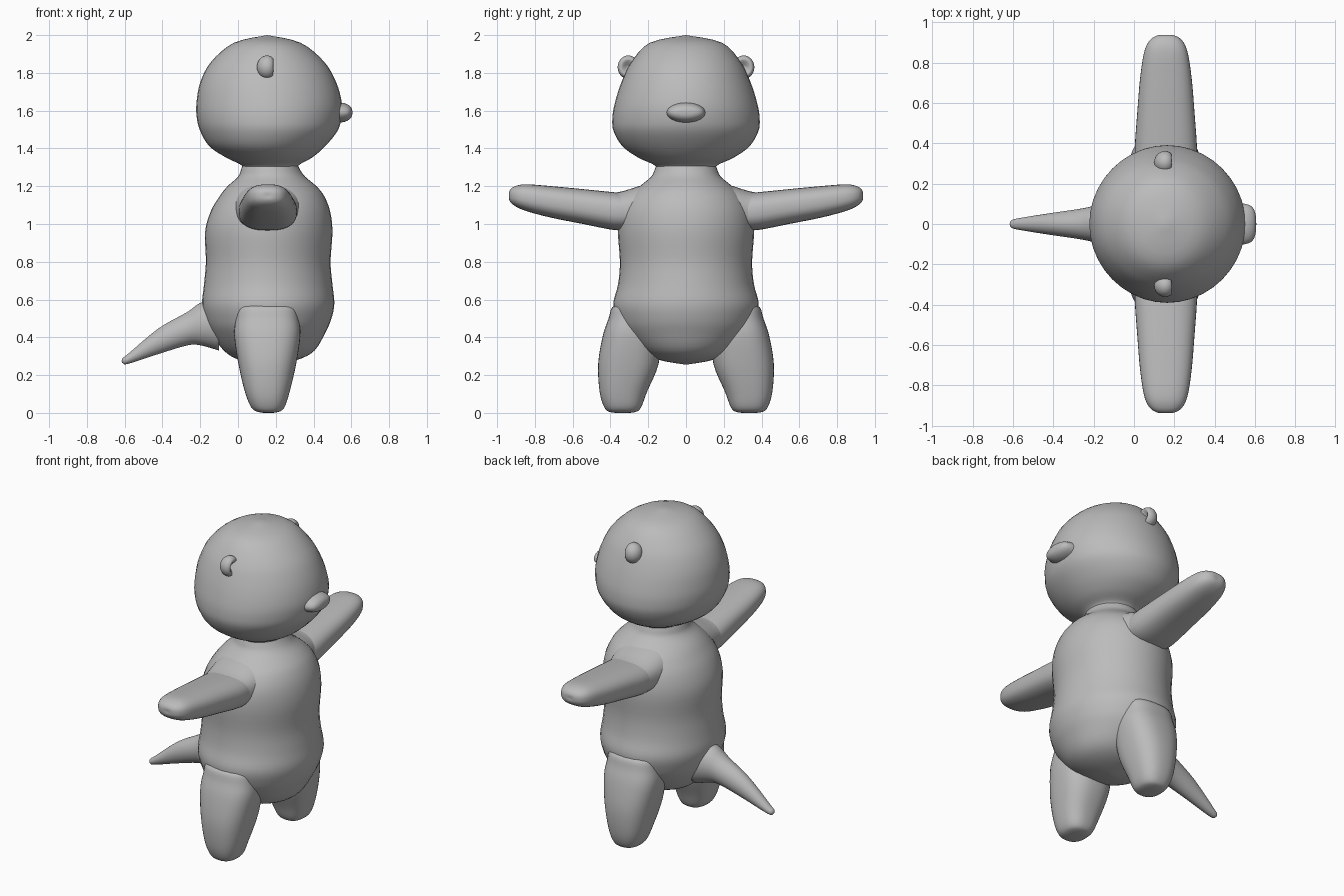
import bpy, bmesh, math
from mathutils import Vector

grey = bpy.data.materials.new("plain grey")
grey.diffuse_color = (0.5, 0.5, 0.5, 1)


def finish(name, bm, mirror):
    bmesh.ops.remove_doubles(bm, verts=bm.verts, dist=1e-5)
    bmesh.ops.recalc_face_normals(bm, faces=bm.faces)
    me = bpy.data.meshes.new(name)
    bm.to_mesh(me)
    bm.free()
    me.materials.append(grey)
    me.shade_smooth()
    ob = bpy.data.objects.new(name, me)
    bpy.context.collection.objects.link(ob)
    if mirror:
        mod = ob.modifiers.new("mirror", 'MIRROR')
        mod.use_axis = (False, True, False)
        mod.use_mirror_merge = False
    return ob


def spline(rows, steps):
    """Catmull-Rom curve through the ring parameters."""
    rows = [Vector(r) for r in rows]
    out = []
    for i in range(len(rows) - 1):
        a, b = rows[max(i - 1, 0)], rows[i]
        c, d = rows[i + 1], rows[min(i + 2, len(rows) - 1)]
        for s in range(steps):
            t = s / steps
            out.append(0.5 * (2 * b + (c - a) * t + (2 * a - 5 * b + 4 * c - d) * t * t
                              + (3 * b - a - 3 * c + d) * t ** 3))
    return out + [rows[-1]]


def loft(name, axis, rows, power=2.0, mirror=False, sides=40, steps=4):
    """rows: position along axis, centre a, centre b, radius a, radius b."""
    bm = bmesh.new()
    order = {'x': (0, 1, 2), 'y': (1, 0, 2), 'z': (2, 0, 1)}[axis]
    rings = []
    for p, ca, cb, ra, rb in spline(rows, steps):
        ring = []
        for k in range(sides):
            t = math.tau * k / sides
            c, s = math.cos(t), math.sin(t)
            v = [0, 0, 0]
            v[order[0]] = p
            v[order[1]] = ca + max(ra, 0) * math.copysign(abs(c) ** (2 / power), c)
            v[order[2]] = cb + max(rb, 0) * math.copysign(abs(s) ** (2 / power), s)
            ring.append(bm.verts.new(v))
        rings.append(ring)
    for r0, r1 in zip(rings, rings[1:]):
        for k in range(sides):
            j = (k + 1) % sides
            bm.faces.new((r0[k], r0[j], r1[j], r1[k]))
    bm.faces.new(rings[0])
    bm.faces.new(rings[-1])
    return finish(name, bm, mirror)


# head, a rounded pear narrowing to the neck
loft("head", 'z', [
    (1.27, .17, 0, .14, .15), (1.31, .17, 0, .15, .165), (1.35, .165, 0, .225, .25),
    (1.41, .155, 0, .305, .335), (1.49, .163, 0, .362, .383), (1.56, .165, 0, .383, .39),
    (1.64, .165, 0, .385, .377), (1.75, .16, 0, .36, .342), (1.86, .157, 0, .298, .288),
    (1.96, .155, 0, .175, .19), (2.0, .155, 0, 0, 0)])

# torso with chest, waist and belly
loft("torso", 'z', [
    (.255, .16, 0, 0, 0), (.28, .16, 0, .15, .14), (.33, .165, 0, .24, .24),
    (.43, .16, 0, .305, .335), (.50, .16, 0, .335, .37), (.58, .16, 0, .35, .385),
    (.68, .16, 0, .34, .36), (.80, .16, 0, .33, .35), (.96, .163, 0, .337, .36),
    (1.07, .172, 0, .315, .345), (1.15, .18, 0, .275, .30), (1.20, .18, 0, .235, .245),
    (1.25, .178, 0, .178, .185), (1.29, .172, 0, .155, .165), (1.33, .17, 0, .14, .15)])

# shoulders, short sleeves of the torso
loft("shoulder", 'y', [
    (.15, .16, 1.08, .19, .15), (.25, .16, 1.075, .175, .125),
    (.33, .155, 1.07, .155, .105), (.375, .155, 1.068, .148, .098)], 2.4, True)

# arms stretched out sideways
loft("arm", 'y', [
    (.30, .158, 1.065, .15, .095), (.38, .158, 1.068, .154, .1), (.55, .158, 1.093, .142, .092),
    (.72, .158, 1.118, .128, .083), (.85, .158, 1.14, .108, .07), (.91, .158, 1.148, .08, .05),
    (.935, .158, 1.15, .04, .025), (.936, .158, 1.15, 0, 0)], 2.5, True)

# stubby legs
loft("leg", 'z', [
    (0, .16, .335, 0, 0), (.003, .16, .335, .045, .06), (.025, .158, .335, .085, .095),
    (.11, .155, .332, .118, .125), (.26, .155, .305, .153, .16), (.41, .155, .29, .175, .15),
    (.50, .155, .285, .166, .125), (.56, .155, .28, .155, .11), (.575, .155, .26, .13, .08)],
    2.5, True)

# tapering tail
loft("tail", 'x', [
    (-.616, 0, .275, 0, 0), (-.61, 0, .277, .015, .014), (-.58, 0, .287, .027, .027),
    (-.42, 0, .38, .053, .068), (-.27, 0, .445, .075, .088), (-.2, 0, .47, .09, .112),
    (-.1, 0, .47, .12, .14)])

# nose
loft("nose", 'x', [
    (.48, 0, 1.59, .11, .055), (.55, 0, 1.59, .1, .052), (.585, 0, 1.59, .085, .04),
    (.602, 0, 1.59, .05, .022), (.606, 0, 1.59, 0, 0)])

# cupped ears, hollow towards the face
bm = bmesh.new()
bmesh.ops.create_uvsphere(bm, u_segments=24, v_segments=16, radius=1)
for v in bm.verts:
    x, y, z = v.co
    if x > 0:
        x = x * 0.9 - 1.3 * max(0, 0.75 - math.hypot(y, z))
    v.co = (.155 + .055 * x, .305 + .057 * y, 1.83 + .062 * z)
finish("ear", bm, True)
